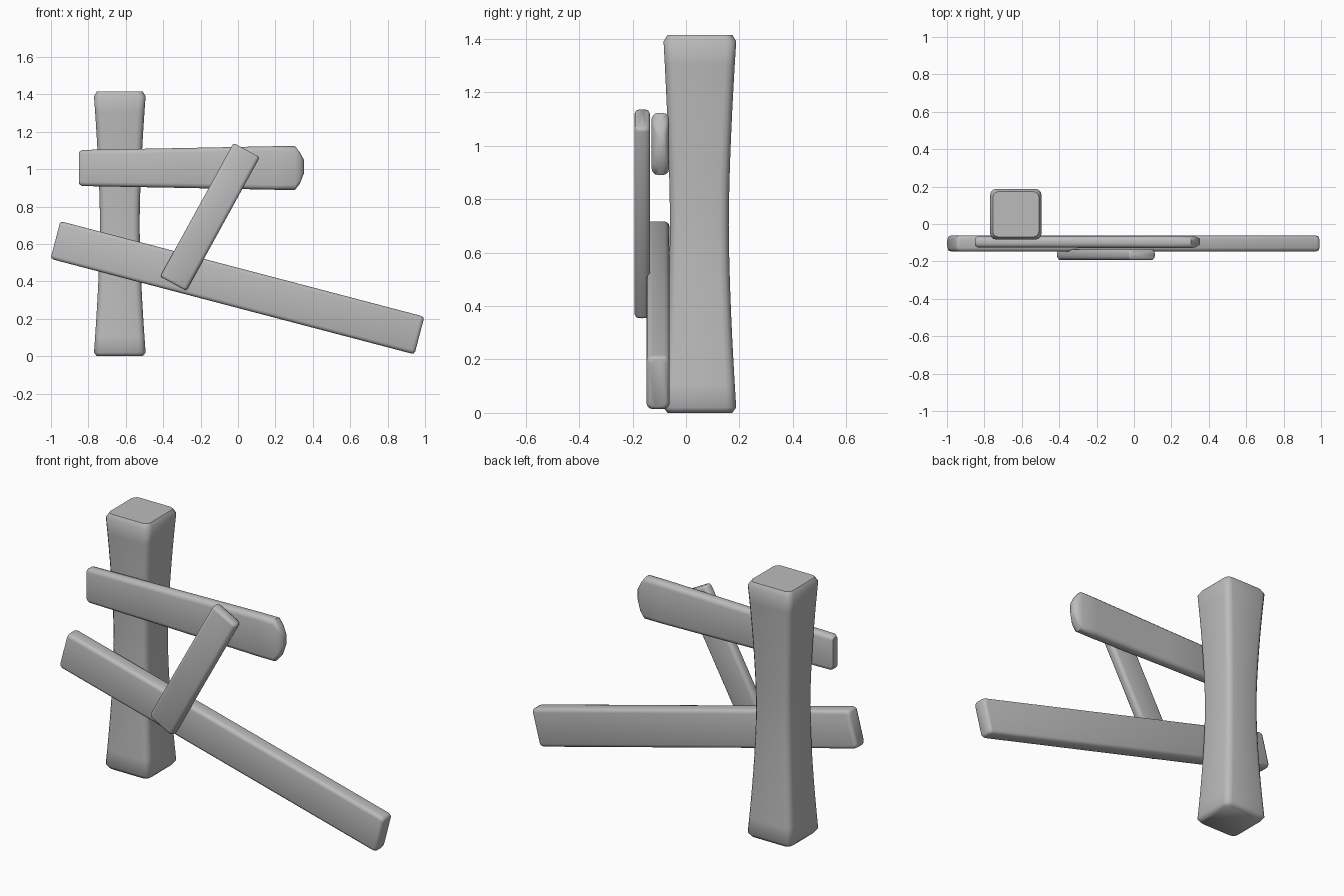
import bpy, bmesh, math
from mathutils import Matrix, Vector

cube = bpy.data.objects.get("Cube")
if cube:
    bpy.data.objects.remove(cube, do_unlink=True)

GREY = (0.5, 0.5, 0.5, 1)
wood = bpy.data.materials.new("plain_grey")
wood.use_nodes = True
wood.diffuse_color = GREY
wood.node_tree.nodes["Principled BSDF"].inputs["Base Color"].default_value = GREY


def ring(bm, along, low, high, front, back, radius):
    """Rounded rectangle across a beam: local x is along, z is width, y is depth."""
    verts = []
    for k, (y, z) in enumerate([(back, high), (front, high), (front, low), (back, low)]):
        cy = y - radius if y == back else y + radius
        cz = z - radius if z == high else z + radius
        for i in range(4):
            a = math.radians(90 * k + 30 * i)
            verts.append(bm.verts.new((along, cy + radius * math.cos(a), cz + radius * math.sin(a))))
    return verts


def beam(name, centre, angle, stations):
    """Loft a beam through its stations, then tilt it in the front plane."""
    bm = bmesh.new()
    rings = [ring(bm, *s) for s in stations]
    for a, b in zip(rings, rings[1:]):
        for i in range(len(a)):
            j = (i + 1) % len(a)
            bm.faces.new((a[i], a[j], b[j], b[i]))
    bm.faces.new(rings[0])
    bm.faces.new(rings[-1])
    bmesh.ops.recalc_face_normals(bm, faces=bm.faces)
    bm.transform(Matrix.Translation(Vector(centre)) @ Matrix.Rotation(-math.radians(angle), 4, "Y"))
    mesh = bpy.data.meshes.new(name)
    bm.to_mesh(mesh)
    bm.free()
    mesh.materials.append(wood)
    obj = bpy.data.objects.new(name, mesh)
    bpy.context.collection.objects.link(obj)
    bpy.ops.object.select_all(action="DESELECT")
    obj.select_set(True)
    bpy.context.view_layer.objects.active = obj
    bpy.ops.object.shade_smooth_by_angle(angle=math.radians(50))
    return obj


def plank(name, centre, angle, length, width, front, back, radius, inset):
    """Straight beam with softened ends."""
    h, w = length / 2, width / 2
    ends = [(h, inset), (h - inset * 0.4, inset * 0.3), (h - inset * 1.4, 0)]
    stations = [(-x, -w + d, w - d, front + d, back - d, radius) for x, d in ends]
    stations += [(x, -w + d, w - d, front + d, back - d, radius) for x, d in reversed(ends)]
    return beam(name, centre, angle, stations)


# Upright post: waisted, flaring toward both ends
post = []
for i in range(17):
    t = i / 8 - 1
    f = abs(t) ** 1.6
    half = 0.106 + 0.032 * f
    post.append((0.02 + 1.37 * i / 16, -half, half, -0.06 - 0.024 * f, 0.16 + 0.028 * f, 0.035))
for z, end in ((0.0, 0), (1.415, -1)):
    s = post[end]
    cap = (z, s[1] + 0.015, s[2] - 0.015, s[3] + 0.015, s[4] - 0.015, 0.03)
    post.insert(0 if end == 0 else len(post), cap)
beam("upright_post", (-0.632, 0, 0), 90, post)

# Upper board: widens to a blunt rounded tip
beam("upper_board", (0, 0, 1.006), 0, [
    (-0.85, -0.085, 0.085, -0.115, -0.075, 0.015),
    (-0.835, -0.096, 0.097, -0.125, -0.066, 0.022),
    (-0.3, -0.106, 0.107, -0.127, -0.064, 0.025),
    (0.2, -0.116, 0.117, -0.129, -0.063, 0.025),
    (0.305, -0.116, 0.117, -0.129, -0.063, 0.025),
    (0.33, -0.085, 0.085, -0.124, -0.067, 0.022),
    (0.352, -0.03, 0.045, -0.11, -0.078, 0.014)])

# Lower board: long and sloping
plank("lower_board", (-0.003, 0, 0.366), -14.7, 2.012, 0.208, -0.147, -0.062, 0.02, 0.014)

# Diagonal brace across both boards
plank("diagonal_brace", (-0.15, 0, 0.745), 61.2, 0.815, 0.16, -0.193, -0.135, 0.02, 0.01)
